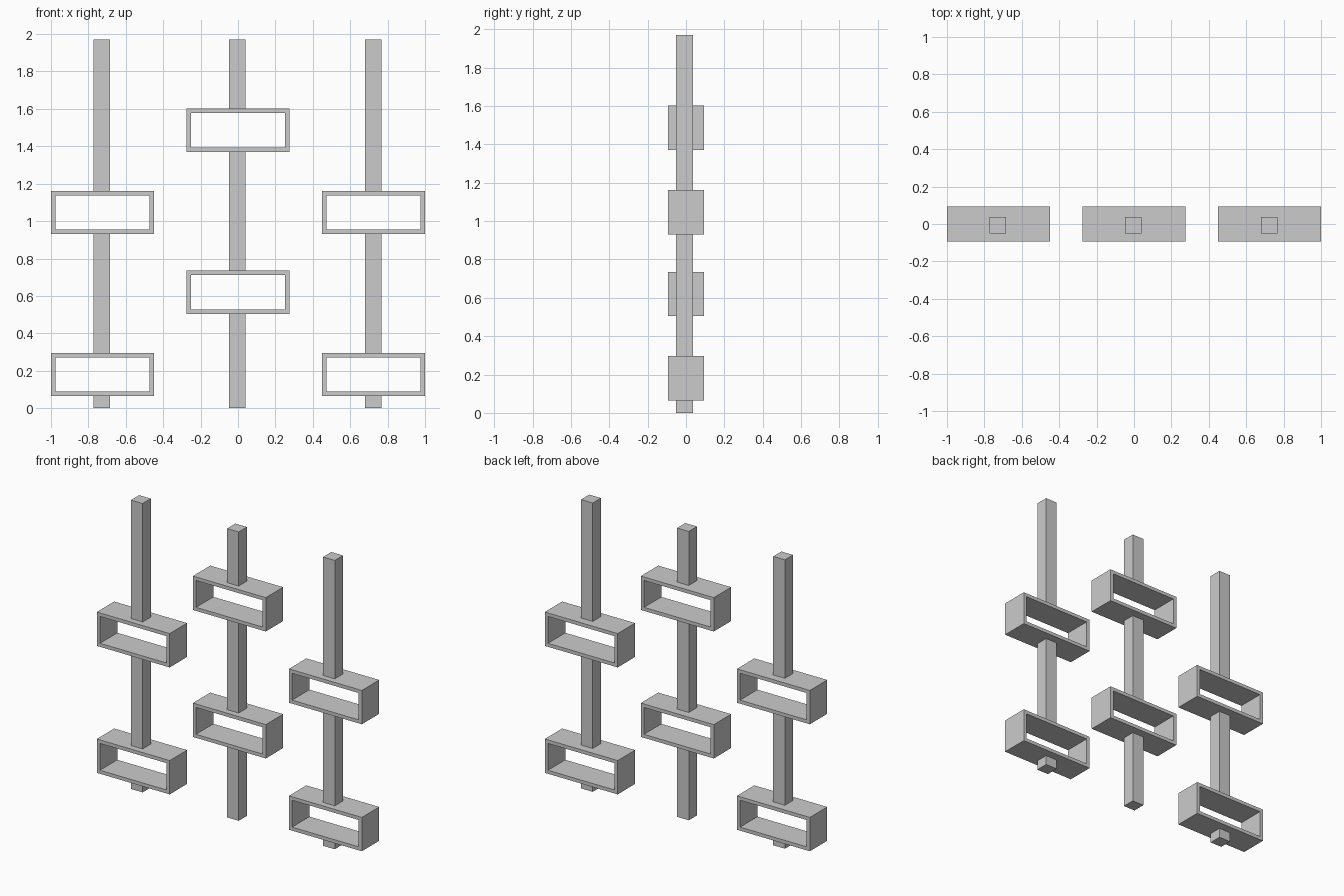
import bpy, bmesh

if "Cube" in bpy.data.objects:
    bpy.data.objects.remove(bpy.data.objects["Cube"])

W, D, H, T = 0.55, 0.187, 0.231, 0.024   # box shelf: width, depth, height, board thickness
POST, POST_Y, TOP = 0.088, -0.007, 1.97  # post: side, y centre, top


def add_object(name, bm):
    bmesh.ops.recalc_face_normals(bm, faces=bm.faces)
    mesh = bpy.data.meshes.new(name)
    bm.to_mesh(mesh)
    bm.free()
    obj = bpy.data.objects.new(name, mesh)
    bpy.context.collection.objects.link(obj)
    return obj


def box_shelf(name, x, z):
    # Rectangular tube open at front and back, standing on height z
    bm = bmesh.new()
    corners = [(-1, -1), (1, -1), (1, 1), (-1, 1)]

    def ring(inset, y):
        return [bm.verts.new((x + sx * (W / 2 - inset), y, z + H / 2 + sz * (H / 2 - inset)))
                for sx, sz in corners]

    rings = [ring(0, -D / 2), ring(0, D / 2), ring(T, D / 2), ring(T, -D / 2)]
    for r in range(4):
        a, b = rings[r], rings[(r + 1) % 4]
        for i in range(4):
            j = (i + 1) % 4
            bm.faces.new((a[i], a[j], b[j], b[i]))
    add_object(name, bm)


def post_segment(name, x, z0, z1):
    bm = bmesh.new()
    bmesh.ops.create_cube(bm, size=1)
    bmesh.ops.scale(bm, vec=(POST, POST, z1 - z0), verts=bm.verts)
    bmesh.ops.translate(bm, vec=(x, POST_Y, (z0 + z1) / 2), verts=bm.verts)
    add_object(name, bm)


# Three columns: post pieces run between the box shelves
columns = {
    "left": (-0.725, (0.065, 0.931)),
    "middle": (0.0, (0.504, 1.370)),
    "right": (0.725, (0.065, 0.931)),
}
for side, (x, heights) in columns.items():
    start = 0.0
    for n, z in enumerate(heights, 1):
        box_shelf(f"{side}_box_shelf_{n}", x, z)
        post_segment(f"{side}_post_{n}", x - 0.003, start, z)
        start = z + H
    post_segment(f"{side}_post_top", x - 0.003, start, TOP)
